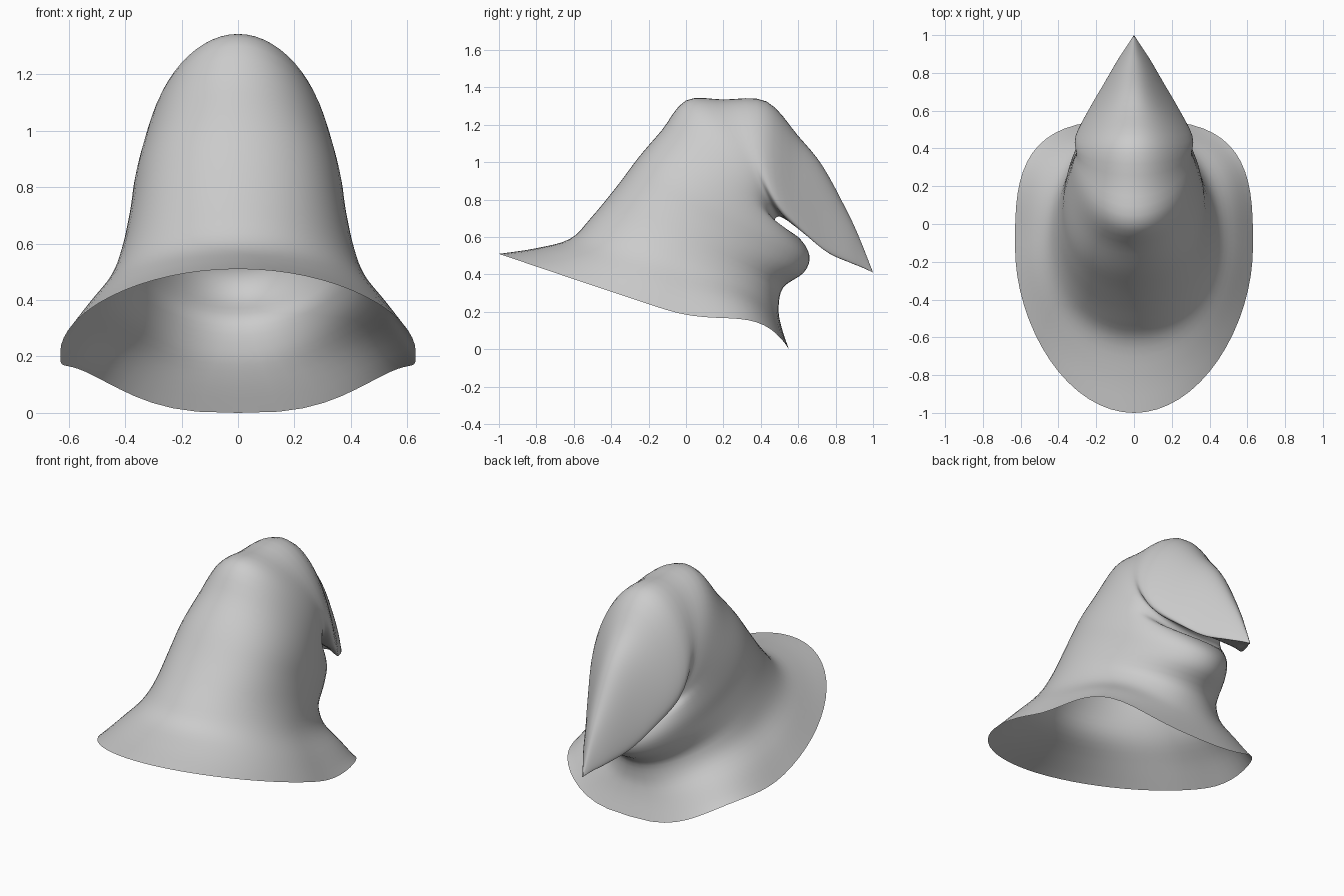
import bpy, bmesh
from math import sin, cos, pi

if "Cube" in bpy.data.objects:
    bpy.data.objects.remove(bpy.data.objects["Cube"])

# Sections from brim to tip: front (y, z), side (y, z), back (y, z), half width
SECTIONS = [
    (-1.00, .51, -.12, .215, .55, .00, .63),
    (-.80, .54, -.10, .33, .51, .12, .55),
    (-.62, .59, -.08, .45, .495, .22, .46),
    (-.51, .70, -.02, .56, .52, .33, .415),
    (-.37, .87, .05, .69, .63, .41, .385),
    (-.25, 1.03, .12, .79, .66, .50, .37),
    (-.13, 1.17, .20, .87, .60, .60, .35),
    (.00, 1.33, .30, .93, .48, .67, .325),
    (.20, 1.335, .37, .95, .50, .71, .305),
    (.43, 1.325, .46, .86, .60, .65, .31),
    (.60, 1.14, .61, .70, .70, .60, .235),
    (.73, .98, .74, .58, .79, .54, .16),
    (.86, .74, .87, .50, .89, .48, .085),
    (.925, .60, .945, .46, .95, .44, .035),
    (1.00, .41, 1.00, .41, 1.00, .41, .001),
]
SEGMENTS = 64
STEPS = 4


def blend(i, t):
    """Catmull-Rom blend between section i and i + 1."""
    last = len(SECTIONS) - 1
    a, b, c, d = (SECTIONS[min(max(i + k, 0), last)] for k in (-1, 0, 1, 2))
    return [.5 * (2 * q + (r - p) * t + (2 * p - 5 * q + 4 * r - s) * t * t
                  + (3 * q - p - 3 * r + s) * t ** 3)
            for p, q, r, s in zip(a, b, c, d)]


def section_point(sec, angle, brim):
    """Point on one section; the brim is squarer and lifted at the back corners."""
    fy, fz, my, mz, by, bz, w = sec
    c, s = cos(angle), sin(angle)
    cy, cz = (fy + by) / 2, (fz + bz) / 2
    y = cy + (by - fy) / 2 * c + (my - cy) * s * s
    z = cz + (bz - fz) / 2 * c + (mz - cz) * s * s
    x = s
    if c > 0:
        n = 2 + .9 * brim
        x = (1 if s > 0 else -1) * max(0, 1 - c ** n) ** (1 / n)
        z += .09 * brim * sin(2 * angle) ** 2
    return x * w, y, z


# Hat: one open shell, brim, crown and drooping tip
bm = bmesh.new()
rings = []
count = len(SECTIONS) - 1
for j in range(count * STEPS + 1):
    i = min(j // STEPS, count - 1)
    sec = blend(i, j / STEPS - i)
    brim = max(0, 1 - j / (3 * STEPS))
    rings.append([bm.verts.new(section_point(sec, 2 * pi * k / SEGMENTS, brim))
                  for k in range(SEGMENTS)])
for lower, upper in zip(rings, rings[1:]):
    for k in range(SEGMENTS):
        n = (k + 1) % SEGMENTS
        bm.faces.new((lower[k], lower[n], upper[n], upper[k]))
bmesh.ops.remove_doubles(bm, verts=bm.verts, dist=.0005)
for f in bm.faces:
    f.smooth = True
mesh = bpy.data.meshes.new("floppy_hat")
bm.to_mesh(mesh)
bm.free()
hat = bpy.data.objects.new("floppy_hat", mesh)
bpy.context.collection.objects.link(hat)
